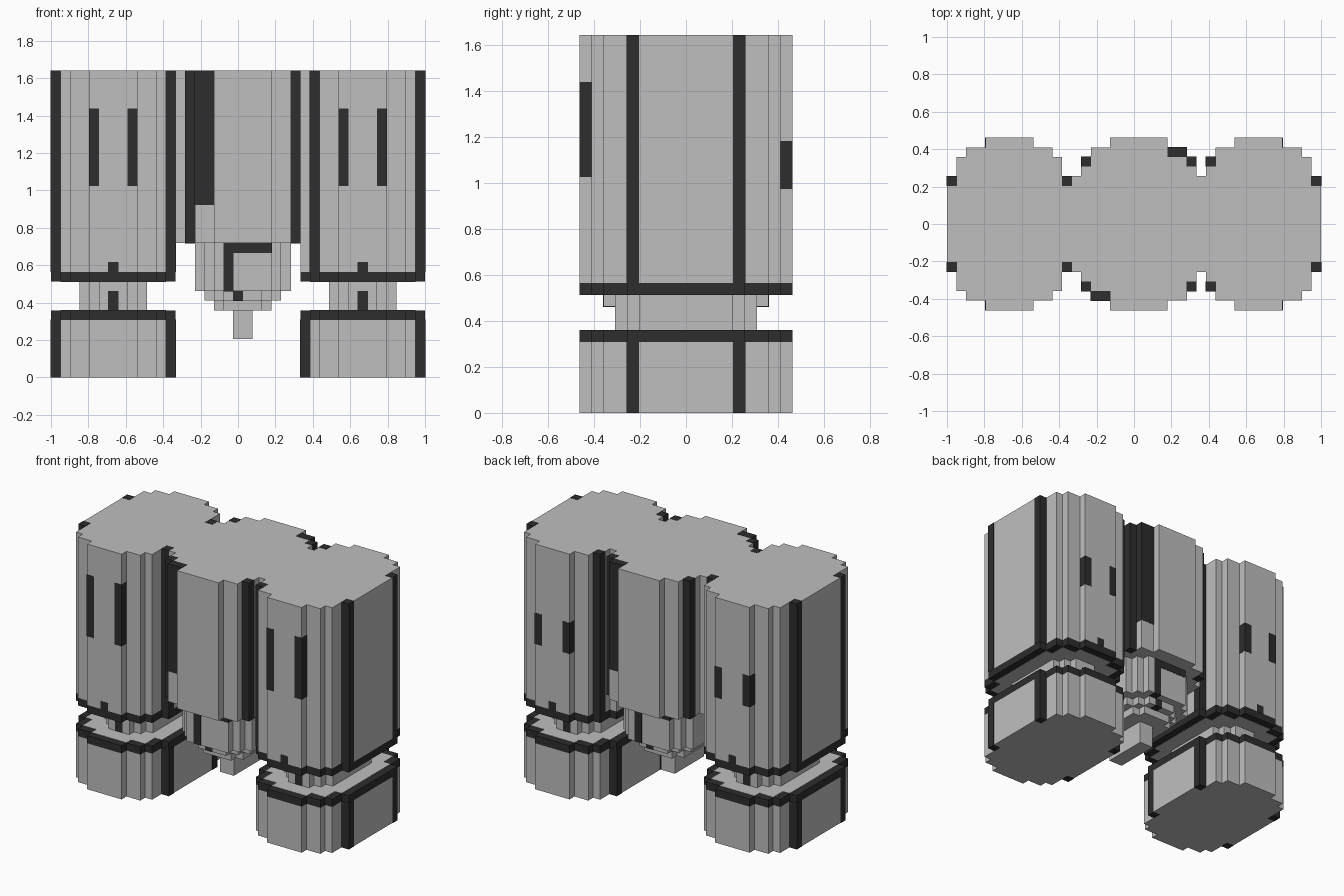
import bpy
import bmesh

U = 2 / 39          # size of one block
E = 0.0015 / U      # how far painted plates stand proud, in blocks

cube = bpy.data.objects.get("Cube")
if cube:
    bpy.data.objects.remove(cube, do_unlink=True)


def material(name, rgb, rough=0.8):
    m = bpy.data.materials.new(name)
    m.use_nodes = True
    m.diffuse_color = (*rgb, 1)
    bsdf = m.node_tree.nodes["Principled BSDF"]
    bsdf.inputs["Base Color"].default_value = (*rgb, 1)
    bsdf.inputs["Roughness"].default_value = rough
    return m


GREY = material("light_grey", (0.52, 0.52, 0.52))
DARK = material("charcoal", (0.026, 0.026, 0.026))


def prism(name, x0, runs, z0, z1, mat):
    """Stepped block: runs of (width, half depth) along x, extruded in z."""
    front, x = [], x0
    for width, half in runs:
        front += [(x, -half), (x + width, -half)]
        x += width
    outline = front + [(px, -py) for px, py in reversed(front)]
    bm = bmesh.new()
    verts = [bm.verts.new(((px - 19.5) * U, py * U, z0 * U)) for px, py in outline]
    base = bm.faces.new(verts)
    top = bmesh.ops.extrude_face_region(bm, geom=[base])["geom"]
    bmesh.ops.translate(bm, vec=(0, 0, (z1 - z0) * U),
                        verts=[g for g in top if isinstance(g, bmesh.types.BMVert)])
    bmesh.ops.recalc_face_normals(bm, faces=bm.faces)
    finish(name, bm, mat)


def plate(name, x, y, z, mat=DARK):
    """Box over the given (low, high) block ranges, standing slightly proud."""
    bm = bmesh.new()
    bmesh.ops.create_cube(bm, size=1)
    for v in bm.verts:
        for axis, (lo, hi) in enumerate((x, y, z)):
            v.co[axis] = (hi + E if v.co[axis] > 0 else lo - E) * U
        v.co.x -= 19.5 * U
    finish(name, bm, mat)


def finish(name, bm, mat):
    mesh = bpy.data.meshes.new(name)
    bm.to_mesh(mesh)
    bm.free()
    mesh.materials.append(mat)
    bpy.context.collection.objects.link(bpy.data.objects.new(name, mesh))


def both_sides(name, x, y, z):
    """The same plate on the front and the back."""
    plate(name + "_front", x, (-y[1], -y[0]), z)
    plate(name + "_back", x, y, z)


LEG = [(1, 5), (1, 7), (2, 8), (5, 9), (2, 8), (1, 7), (1, 5)]
LEG_INSET = [(1, 5), (2, 7), (5, 8), (2, 7), (1, 5)]
NECK = [(1, 4), (1, 5), (3, 6), (1, 5), (1, 4)]

# Two side columns, each with a foot, a neck and a tall upper block
for side, x0 in (("right", 0), ("left", 26)):
    prism(side + "_foot", x0, LEG, 0, 6, GREY)
    prism(side + "_foot_rim", x0, LEG, 6, 7, DARK)
    prism(side + "_foot_top", x0 + 1, LEG_INSET, 6, 7 + E, GREY)
    prism(side + "_neck", x0 + 3, NECK, 7, 10, GREY)
    prism(side + "_upper_rim", x0, LEG, 10, 11, DARK)
    prism(side + "_upper_underside", x0 + 1, LEG_INSET, 10 - E, 11, GREY)
    prism(side + "_upper", x0, LEG, 11, 32, GREY)

    # Corner strips, rim notches and neck marks
    for tag, x in (("a", x0), ("b", x0 + 12)):
        both_sides(f"{side}_foot_strip_{tag}", (x, x + 1), (4, 5), (0, 6))
        if x != 26:
            both_sides(f"{side}_upper_strip_{tag}", (x, x + 1), (4, 5), (11, 32))
    both_sides(side + "_rim_notch", (x0 + 6, x0 + 7), (8, 9), (11, 12))
    both_sides(side + "_neck_mark", (x0 + 6, x0 + 7), (5, 6), (7, 9))

    # Slots: long on the front, short on the back
    for tag, x in (("a", x0 + 4), ("b", x0 + 8)):
        plate(f"{side}_front_slot_{tag}", (x, x + 1), (-9, -8), (20, 28))
        plate(f"{side}_back_slot_{tag}", (x, x + 1), (8, 9), (19, 23))

both_sides("left_upper_inner_strip", (27, 28), (6, 7), (11, 32))

# Central block with its corner strips and wide dark panels
prism("centre_block", 13, [(1, 5), (1, 7), (2, 8), (6, 9), (2, 8), (1, 7)], 14, 32, GREY)
both_sides("centre_strip_right", (14, 15), (6, 7), (14, 32))
both_sides("centre_strip_left", (25, 26), (6, 7), (14, 32))
plate("centre_panel_front", (15, 17), (-8, -7), (18, 32))
plate("centre_panel_back", (23, 25), (7, 8), (18, 32))

# Stepped hanging piece below the centre
prism("hanger_upper", 15, [(1, 5), (1, 6), (6, 7), (1, 6), (1, 5)], 9, 14, GREY)
prism("hanger_middle", 16, [(1, 4), (1, 5), (4, 6), (1, 5), (1, 4)], 8, 9, GREY)
prism("hanger_lower", 17, [(1, 4), (4, 5), (1, 4)], 7, 8, GREY)
prism("hanger_stem", 19, [(2, 3)], 4, 7, GREY)

# Hook-shaped marks on the hanging piece, turned half round at the back
plate("hook_upright_front", (18, 19), (-7, -6), (9, 14))
plate("hook_bar_front", (18, 23), (-7, -6), (13, 14))
plate("hook_dot_front", (19, 20), (-6, -5), (8, 9))
plate("hook_upright_back", (21, 22), (6, 7), (9, 14))
plate("hook_bar_back", (17, 22), (6, 7), (13, 14))
plate("hook_dot_back", (20, 21), (5, 6), (8, 9))
